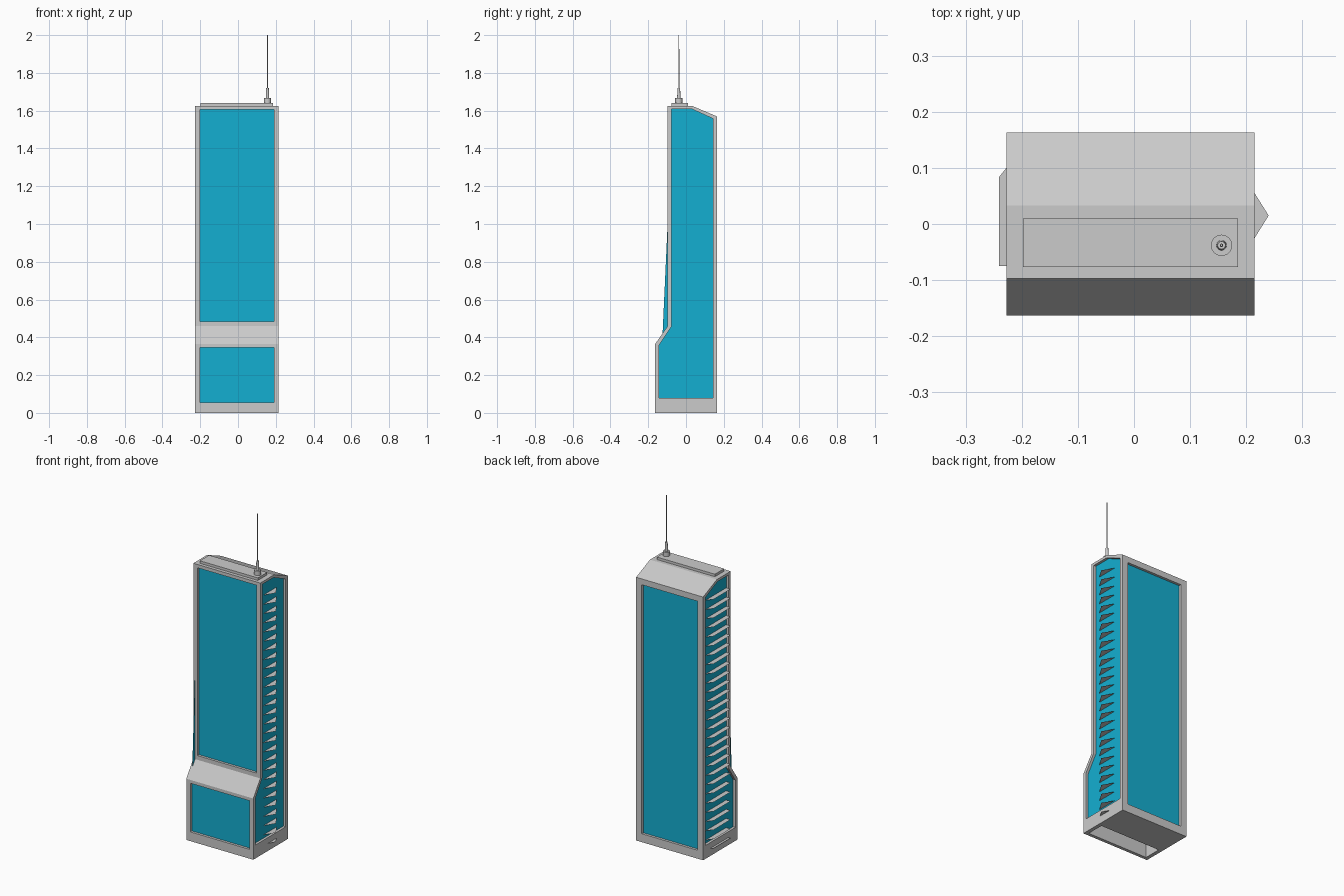
import bpy, bmesh
from mathutils import Vector

if "Cube" in bpy.data.objects:
    bpy.data.objects.remove(bpy.data.objects["Cube"])

XL, XR = -0.227, 0.215          # side walls
D = 0.018                       # recess depth of the glazing

glass = bpy.data.materials.new("glass_blue")
glass.diffuse_color = (0.007, 0.43, 0.64, 1)
glass.use_nodes = True
glass.node_tree.nodes["Principled BSDF"].inputs["Base Color"].default_value = glass.diffuse_color


def prism(name, pts, axis, a, b, mat=None):
    """Extrude a 2D outline along an axis from a to b (flat sheet if a == b)."""
    def place(p, t):
        return {"x": (t, p[0], p[1]), "y": (p[0], t, p[1]), "z": (p[0], p[1], t)}[axis]
    bm = bmesh.new()
    face = bm.faces.new([bm.verts.new(place(p, a)) for p in pts])
    if a != b:
        ext = bmesh.ops.extrude_face_region(bm, geom=[face])["geom"]
        shift = Vector(place((0, 0), b - a))
        for v in ext:
            if isinstance(v, bmesh.types.BMVert):
                v.co += shift
        bmesh.ops.recalc_face_normals(bm, faces=bm.faces)
    me = bpy.data.meshes.new(name)
    bm.to_mesh(me)
    bm.free()
    ob = bpy.data.objects.new(name, me)
    bpy.context.collection.objects.link(ob)
    if mat:
        me.materials.append(mat)
    return ob


def rect(u0, u1, v0, v1):
    return [(u0, v0), (u1, v0), (u1, v1), (u0, v1)]


def cut(target, cutter):
    mod = target.modifiers.new("cut", "BOOLEAN")
    mod.operation, mod.solver, mod.object = "DIFFERENCE", "EXACT", cutter
    bpy.context.view_layer.objects.active = target
    bpy.ops.object.modifier_apply(modifier=mod.name)
    bpy.data.objects.remove(cutter)


def glazing(name, pts, axis, wall, inward):
    """Recess a panel into the wall and lay the glass on the recess floor."""
    floor = wall + inward * D
    cut(body, prism("cutter", pts, axis, wall - inward * 0.02, floor))
    prism(name, pts, axis, floor - inward * 0.003, floor, glass)


# tower body with stepped front and sloped rear roof
profile = [(-0.163, 0), (-0.163, 0.365), (-0.097, 0.46), (-0.097, 1.625),
           (0.033, 1.625), (0.163, 1.57), (0.163, 0)]
body = prism("tower_body", profile, "x", XL, XR)

# glazed panels on all four sides
side = [(-0.142, 0.08), (-0.142, 0.36), (-0.078, 0.455), (-0.078, 1.61),
        (0.028, 1.61), (0.142, 1.558), (0.142, 0.08)]
glazing("front_upper_glass", rect(-0.2, 0.19, 0.485, 1.605), "y", -0.097, 1)
glazing("front_lower_glass", rect(-0.2, 0.19, 0.055, 0.345), "y", -0.163, 1)
glazing("back_glass", rect(-0.19, 0.178, 0.05, 1.535), "y", 0.163, -1)
glazing("left_glass", side, "x", XL, 1)
glazing("right_glass", side, "x", XR, -1)

# open pocket under the front step
cut(body, prism("cutter", rect(-0.205, 0.193, -0.144, -0.04), "z", -0.05, 0.2))

# thin glass blade at the front left corner
prism("corner_blade", [(-0.095, 1.05), (-0.124, 0.42), (-0.095, 0.46)],
      "x", -0.215, -0.215, glass)

# flat horizontal sun fins on both sides
for i in range(28):
    z = 0.045 + i * 0.055
    prism(f"right_fin_{i}", [(0.198, 0.082), (0.198, -0.052), (0.24, 0.015)], "z", z, z)
    prism(f"left_fin_{i}", [(-0.21, 0.122), (-0.241, 0.083),
                            (-0.241, -0.075), (-0.21, -0.075)], "z", z, z)

# roof plinth
prism("roof_plinth", rect(-0.198, 0.185, -0.077, 0.01), "z", 1.62, 1.64)

# stepped antenna mast
for name, r1, r2, z0, z1 in (("mast_base", 0.019, 0.019, 1.638, 1.666),
                             ("mast_collar", 0.009, 0.007, 1.666, 1.72),
                             ("mast_rod", 0.003, 0.002, 1.72, 2.0)):
    bpy.ops.mesh.primitive_cone_add(vertices=24, radius1=r1, radius2=r2, depth=z1 - z0,
                                    location=(0.156, -0.038, (z0 + z1) / 2))
    bpy.context.object.name = name
    bpy.ops.object.shade_smooth_by_angle()
